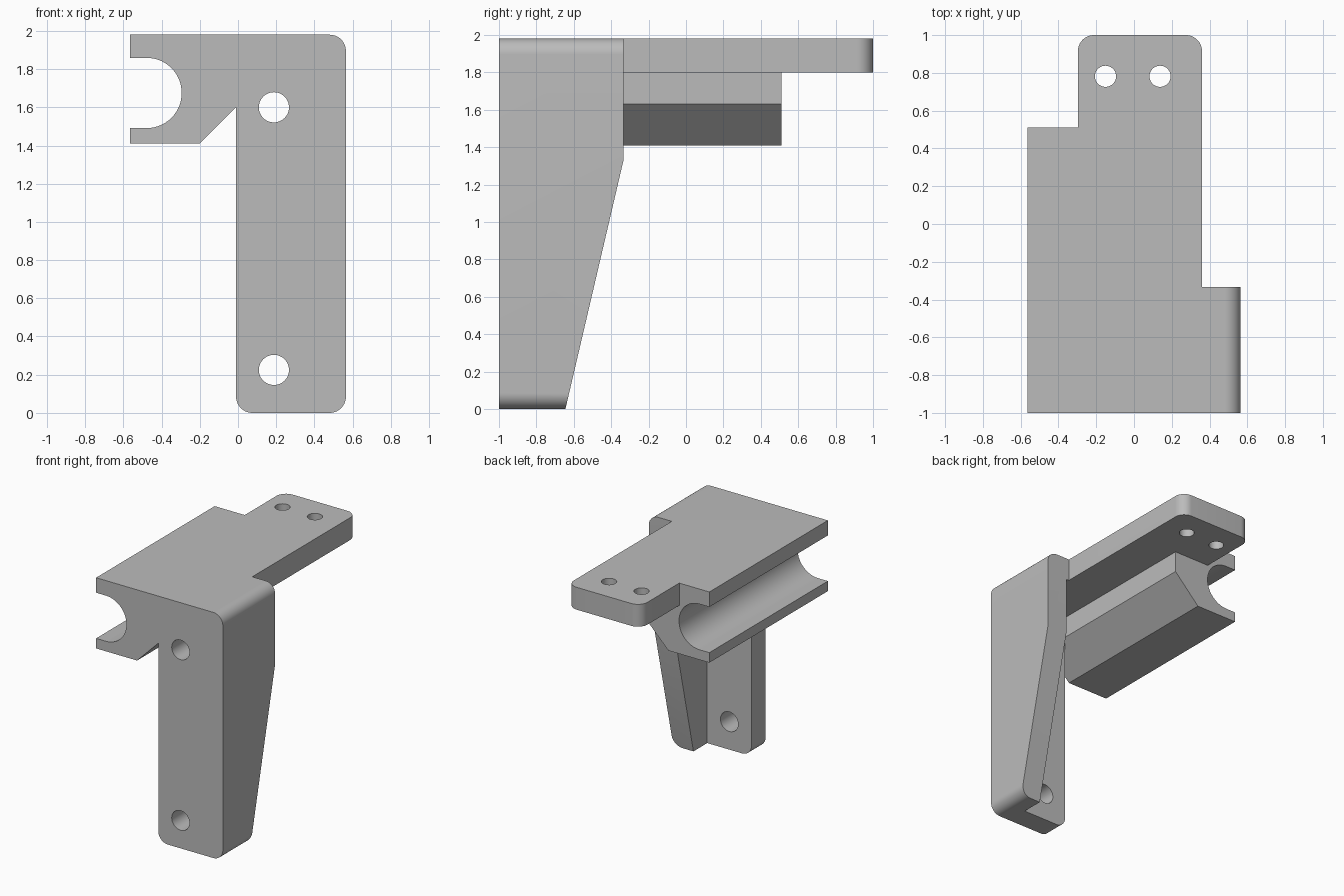
import bpy
import bmesh
from math import atan2, cos, sin, pi, radians, tan
from mathutils import Matrix, Vector

cube = bpy.data.objects.get("Cube")
if cube:
    bpy.data.objects.remove(cube, do_unlink=True)

grey = bpy.data.materials.new("plain grey")
grey.use_nodes = True
colour = (0.5, 0.5, 0.5, 1)
grey.diffuse_color = colour
grey.node_tree.nodes["Principled BSDF"].inputs["Base Color"].default_value = colour


def rounded(corners, steps=14):
    """Outline from (u, v) or (u, v, radius) corners, with arcs at radii."""
    out = []
    for i, c in enumerate(corners):
        p = Vector(c[:2])
        if len(c) == 2:
            out.append(p)
            continue
        a = (Vector(corners[i - 1][:2]) - p).normalized()
        b = (Vector(corners[(i + 1) % len(corners)][:2]) - p).normalized()
        half = a.angle(b) / 2
        centre = p + (a + b).normalized() * c[2] / sin(half)
        start = p + a * c[2] / tan(half) - centre
        end = p + b * c[2] / tan(half) - centre
        t0 = atan2(start.y, start.x)
        sweep = (atan2(end.y, end.x) - t0 + pi) % (2 * pi) - pi
        for k in range(steps + 1):
            t = t0 + sweep * k / steps
            out.append(centre + Vector((cos(t), sin(t))) * c[2])
    return out


def prism(name, corners, axis, lo, hi):
    """Extrude an outline along an axis; the outline uses the other two axes."""
    place = {"x": lambda u, v, w: (w, u, v),
             "y": lambda u, v, w: (u, w, v),
             "z": lambda u, v, w: (u, v, w)}[axis]
    bm = bmesh.new()
    face = bm.faces.new([bm.verts.new(place(u, v, lo)) for u, v in rounded(corners)])
    new = bmesh.ops.extrude_face_region(bm, geom=[face])["geom"]
    shift = Vector(place(0, 0, hi - lo))
    bmesh.ops.translate(bm, vec=shift, verts=[g for g in new if isinstance(g, bmesh.types.BMVert)])
    return finish(name, bm)


def drill(name, place, radius, axis):
    bm = bmesh.new()
    turn = Matrix.Rotation(pi / 2, 4, "X") if axis == "y" else Matrix()
    bmesh.ops.create_cone(bm, cap_ends=True, segments=48, radius1=radius, radius2=radius,
                          depth=0.6, matrix=Matrix.Translation(place) @ turn)
    return finish(name, bm)


def finish(name, bm):
    bmesh.ops.recalc_face_normals(bm, faces=bm.faces)
    mesh = bpy.data.meshes.new(name)
    bm.to_mesh(mesh)
    bm.free()
    mesh.materials.append(grey)
    obj = bpy.data.objects.new(name, mesh)
    bpy.context.collection.objects.link(obj)
    return obj


def combine(target, tool, operation):
    """Apply a boolean and discard the tool."""
    tool.hide_render = True
    mod = target.modifiers.new("cut", "BOOLEAN")
    mod.operation, mod.solver, mod.object = operation, "EXACT", tool
    bpy.context.view_layer.objects.active = target
    bpy.ops.object.modifier_apply(modifier=mod.name)
    bpy.data.objects.remove(tool, do_unlink=True)


R = 0.085
SLOT = 0.183

# Front profile: upright leg, top plate and open pipe slot
bracket = prism("mounting_bracket", [
    (-0.01, 0, R), (0.565, 0, R), (0.565, 1.98, R), (-0.565, 1.98),
    (-0.565, 1.859), (-0.295, 1.859, SLOT), (-0.295, 1.491, SLOT), (-0.565, 1.491),
    (-0.565, 1.41), (-0.2, 1.41), (-0.01, 1.6)], "y", -1, 1.1)

# Plan outline: stepped top plate with a round-cornered tongue
combine(bracket, prism("plan_outline", [
    (-0.7, -1.1), (0.7, -1.1), (0.7, -0.333), (0.36, -0.333),
    (0.36, 1, R), (-0.297, 1, R), (-0.297, 0.51), (-0.7, 0.51)], "z", -0.2, 2.2), "INTERSECT")

# Side outline: thin tongue, pipe clamp length and tapered rib
combine(bracket, prism("side_outline", [
    (-1.1, -0.1), (-0.668, -0.1), (-0.333, 1.335), (0.51, 1.335),
    (0.51, 1.8), (1.1, 1.8), (1.1, 2.1), (-1.1, 2.1)], "x", -0.8, 0.8), "INTERSECT")

# Pocket behind the leg, leaving the rib and the chamfered clamp
combine(bracket, prism("rear_pocket", [
    (-0.1, -0.1), (0.385, -0.1), (0.385, 1.8), (0.02, 1.8),
    (0.02, 1.63), (-0.012, 1.598), (-0.1, 1.38)], "y", -0.82, 0.7), "DIFFERENCE")

# Screw holes in the leg and the tongue
for z in (0.225, 1.6):
    combine(bracket, drill("leg_hole", (0.188, -1, z), 0.079, "y"), "DIFFERENCE")
for x in (-0.151, 0.138):
    combine(bracket, drill("tongue_hole", (x, 0.782, 1.9), 0.056, "z"), "DIFFERENCE")

bpy.ops.object.select_all(action="DESELECT")
bracket.select_set(True)
bpy.context.view_layer.objects.active = bracket
bpy.ops.object.shade_smooth_by_angle(angle=radians(30))
